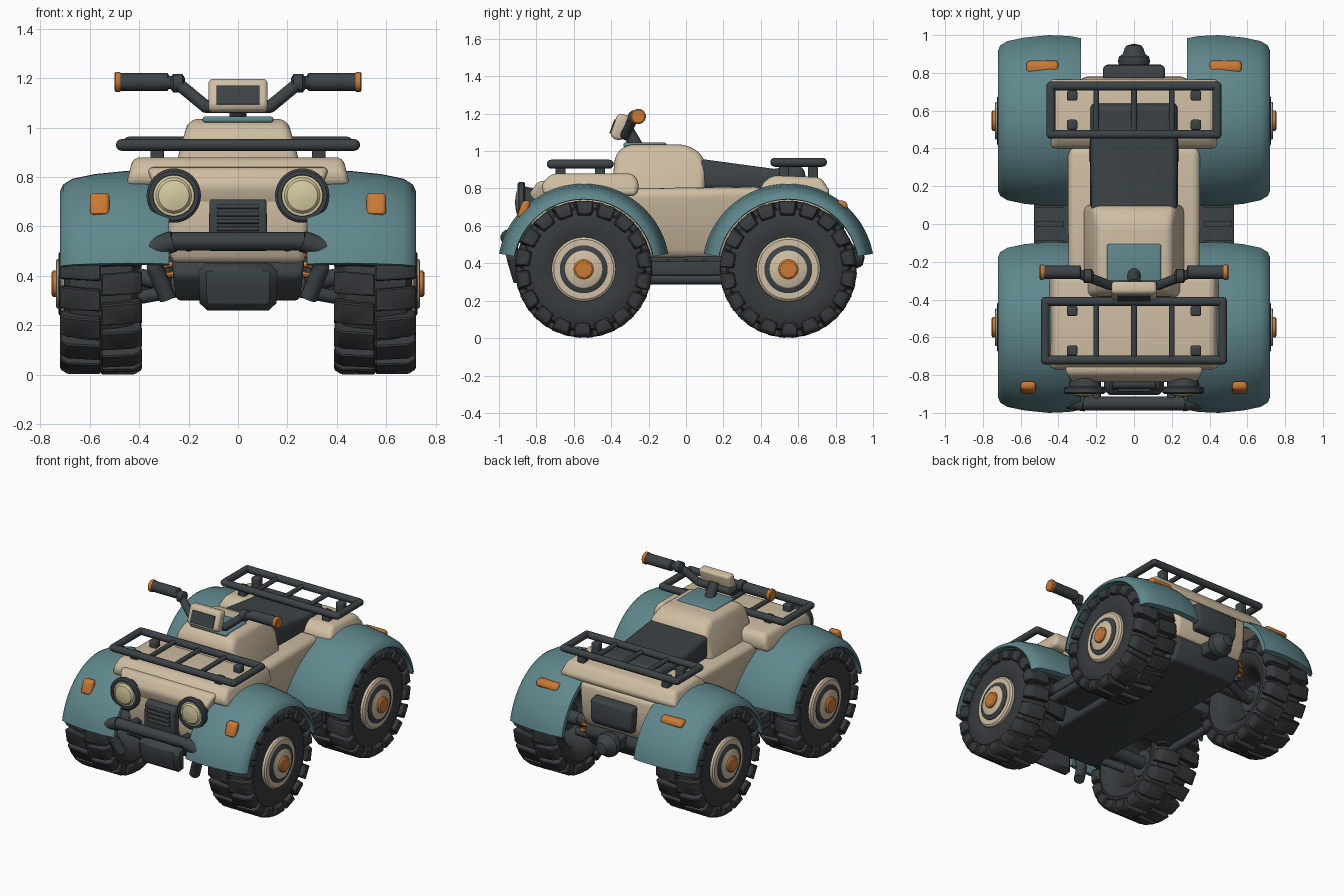
import bpy, bmesh, math
from mathutils import Vector, Matrix

if "Cube" in bpy.data.objects:
    bpy.data.objects.remove(bpy.data.objects["Cube"])


def mat(name, r, g, b):
    m = bpy.data.materials.new(name)
    m.diffuse_color = (r, g, b, 1)
    m.use_nodes = True
    m.node_tree.nodes["Principled BSDF"].inputs["Base Color"].default_value = m.diffuse_color
    return m


BEIGE = mat("sand body", .62, .51, .36)
TEAL = mat("teal plastic", .115, .245, .265)
DARK = mat("dark trim", .045, .055, .060)
RUBBER = mat("black rubber", .038, .043, .046)
ORANGE = mat("orange", .60, .195, .035)
CREAM = mat("lamp cream", .68, .60, .36)


def from_bm(name, bm, m, bevel=0, mirror="", angle=35, seg=3):
    """Material, bevel and mirror about the world origin, then baked and smoothed."""
    bmesh.ops.recalc_face_normals(bm, faces=bm.faces)
    me = bpy.data.meshes.new(name)
    bm.to_mesh(me)
    bm.free()
    ob = bpy.data.objects.new(name, me)
    me.materials.append(m)
    bpy.context.collection.objects.link(ob)
    if bevel:
        b = ob.modifiers.new("bevel", 'BEVEL')
        b.width, b.segments, b.limit_method = bevel, seg, 'ANGLE'
        b.angle_limit = math.radians(25)
    if mirror:
        k = ob.modifiers.new("mirror", 'MIRROR')
        k.use_axis = ('X' in mirror, 'Y' in mirror, False)
        k.use_mirror_merge = False
    bpy.ops.object.select_all(action='DESELECT')
    ob.select_set(True)
    bpy.context.view_layer.objects.active = ob
    bpy.ops.object.convert(target='MESH')
    bpy.ops.object.shade_smooth_by_angle(angle=math.radians(angle))


def bridge(bm, p, q):
    for i in range(len(p)):
        j = (i + 1) % len(p)
        bm.faces.new((p[i], p[j], q[j], q[i]))


def prism(name, pts, w0, w1, m, cx=0, **kw):
    """Side profile (y, z) extruded across x; half width w0 at the bottom, w1 on top."""
    bm = bmesh.new()
    zs = [p[1] for p in pts]
    lo, hi = min(zs), max(zs)
    rows = []
    for s in (-1, 1):
        rows.append([bm.verts.new((cx + s * (w0 + (w1 - w0) * (z - lo) / (hi - lo)), y, z)) for y, z in pts])
        bm.faces.new(rows[-1])
    bridge(bm, *rows)
    from_bm(name, bm, m, **kw)


def box(name, x, y, z, m, **kw):
    prism(name, [(y[0], z[0]), (y[1], z[0]), (y[1], z[1]), (y[0], z[1])],
          (x[1] - x[0]) / 2, (x[1] - x[0]) / 2, m, cx=(x[0] + x[1]) / 2, **kw)


def lathe(name, prof, m, o, axis='X', seg=40, **kw):
    """Profile of (distance along axis, radius) turned around an axis through o."""
    bm = bmesh.new()
    rings = []
    for a, r in prof:
        ring = []
        for i in range(seg):
            t = 2 * math.pi * i / seg
            c, s = r * math.cos(t), r * math.sin(t)
            ring.append(bm.verts.new(Vector((a, c, s) if axis == 'X' else (c, a, s)) + Vector(o)))
        rings.append(ring)
    for p, q in zip(rings, rings[1:]):
        bridge(bm, p, q)
    bm.faces.new(rings[0])
    bm.faces.new(rings[-1])
    bmesh.ops.remove_doubles(bm, verts=bm.verts, dist=1e-5)
    from_bm(name, bm, m, **kw)


def tube(name, pts, r, m, closed=False, seg=14, **kw):
    """Round bar along points, with ball joints at the bends."""
    bm = bmesh.new()
    pts = [Vector(p) for p in pts]
    for a, b in zip(pts, pts[1:] + pts[:1] if closed else pts[1:]):
        d = b - a
        turn = Matrix.Translation((a + b) / 2) @ d.to_track_quat('Z', 'Y').to_matrix().to_4x4()
        bmesh.ops.create_cone(bm, cap_ends=True, segments=seg, radius1=r, radius2=r, depth=d.length, matrix=turn)
    for p in pts if closed else pts[1:-1]:
        bmesh.ops.create_icosphere(bm, subdivisions=2, radius=r, matrix=Matrix.Translation(p))
    from_bm(name, bm, m, **kw)


# wheels: dished tyre, staggered lugs, rim, cap (one corner mirrored to four)
WY, WZ = -.547, .368
HUB = (0, WY, WZ)
lathe("tyres", [(.60, .0), (.60, .16), (.50, .17), (.44, .19), (.41, .23), (.402, .27), (.43, .32), (.49, .333), (.62, .333),
                (.68, .32), (.705, .27), (.70, .20), (.685, .16), (.685, 0)], RUBBER, HUB, mirror="XY")
bm = bmesh.new()
lug = [(0, .30), (0, .365), (.135, .365), (.166, .345), (.164, .295), (.13, .285)]
LUGS = 18
for i in range(LUGS):
    for side in (-1, 1):
        t = 2 * math.pi * (i + (.5 if side > 0 else 0)) / LUGS
        rows = []
        for w in (-.046, .046):
            row = []
            for a, r in lug:
                u = w * (1 if r > .31 else .85) + (.006 if a < .1 else -.006)
                row.append(bm.verts.new((.555 + side * a, WY + r * math.cos(t) - u * math.sin(t),
                                         WZ + r * math.sin(t) + u * math.cos(t))))
            rows.append(row)
            bm.faces.new(row)
        bridge(bm, *rows)
from_bm("tyre_lugs", bm, RUBBER, bevel=.006, seg=1, mirror="XY")
lathe("rims", [(.67, .172), (.708, .172), (.717, .160), (.717, 0)], BEIGE, HUB, mirror="XY")
lathe("rim_rings", [(.70, .128), (.722, .128), (.726, .122), (.726, 0)], DARK, HUB, mirror="XY")
lathe("rim_centres", [(.70, .100), (.732, .100), (.737, .092), (.737, 0)], BEIGE, HUB, mirror="XY")
lathe("hub_caps", [(.71, .054), (.748, .054), (.755, .044), (.755, 0)], ORANGE, HUB, mirror="XY")
lathe("axles", [(0, .045), (.52, .045), (.52, .09), (.61, .09)], DARK, HUB, mirror="XY")

# fenders: crowned arch strips with thickness
bm = bmesh.new()
outer = [(.28, .440), (.34, .452), (.45, .457), (.58, .444), (.67, .425), (.708, .402), (.72, .375)]
inner = [(.70, .372), (.66, .395), (.45, .422), (.28, .41)]
prev = None
for i in range(29):
    t = math.radians(10.5 + 159 * i / 28)
    ring = [bm.verts.new((x, WY + r * math.cos(t) * 1.008, WZ + r * math.sin(t))) for x, r in outer + inner]
    if prev:
        bridge(bm, prev, ring)
    else:
        bm.faces.new(ring)
    prev = ring
bm.faces.new(prev)
from_bm("fenders", bm, TEAL, mirror="XY", angle=40)
prism("front_markers", [(-.905, .645), (-.85, .645), (-.83, .735), (-.875, .735)], .04, .04, ORANGE,
      cx=.56, bevel=.018, mirror="X")
prism("rear_markers", [(.80, .69), (.87, .69), (.855, .735), (.80, .735)], .085, .085, ORANGE,
      cx=.485, bevel=.018, mirror="X")

# body shells
prism("main_body", [(-.80, .45), (.74, .45), (.78, .55), (.77, .76), (-.82, .78), (-.83, .55)],
      .27, .30, BEIGE, bevel=.03)
prism("side_panels", [(-.32, .42), (.30, .42), (.43, .70), (.42, .81), (-.36, .80), (-.40, .70)],
      .28, .36, BEIGE, bevel=.085, seg=4)
prism("hood", [(-.76, .76), (-.26, .76), (-.25, .83), (-.28, .88), (-.72, .88), (-.775, .82)],
      .455, .425, BEIGE, bevel=.055, seg=4)
prism("nose", [(-.82, .68), (-.70, .68), (-.70, .84), (-.79, .84), (-.84, .77)], .31, .37, BEIGE, bevel=.025)
prism("tank", [(-.40, .75), (.10, .75), (.11, .92), (.08, .99), (.0, 1.035), (-.32, 1.035), (-.38, .98)],
      .28, .20, BEIGE, bevel=.045, seg=4)
prism("rear_cowl", [(.40, .74), (.74, .74), (.775, .78), (.72, .86), (.46, .87), (.40, .82)],
      .46, .42, BEIGE, bevel=.06, seg=4)
box("tank_plate", (-.143, .143), (-.335, -.105), (1.02, 1.045), TEAL, bevel=.01)
prism("seat", [(.04, .80), (.62, .78), (.645, .86), (.62, .925), (.47, .905), (.10, .955), (.03, .95), (-.005, .88)],
      .237, .225, DARK, bevel=.03)

# chassis, skid plate and footrests
prism("chassis", [(-.70, .30), (.70, .30), (.76, .40), (.74, .47), (-.78, .47), (-.80, .40)], .25, .27, DARK, bevel=.02)
prism("skid_plate", [(-.87, .26), (-.80, .26), (-.80, .45), (-.90, .45), (-.91, .38)], .155, .16, DARK, bevel=.03, seg=1)
box("footrests", (.25, .53), (-.26, .26), (.335, .41), DARK, bevel=.012, mirror="X")
for i in range(5):
    y = -.2 + .1 * i
    box("footrest_ridge", (.37, .52), (y - .012, y + .012), (.40, .42), DARK, mirror="X")
tube("footrest_rails", [(.50, -.24, .315), (.50, .24, .315)], .028, DARK, mirror="X")
tube("suspension_arms", [(.14, -.66, .34), (.42, -.58, .40)], .035, DARK, mirror="XY")
tube("lower_arms", [(.14, -.68, .36), (.42, -.60, .31)], .028, DARK, mirror="XY")
tube("shock_rods", [(.25, -.70, .58), (.30, -.66, .36)], .025, DARK, mirror="XY")
tube("shock_springs", [(.255 + .025 * i / 30 + .034 * math.cos(i * .65), -.70 + .034 * math.sin(i * .65),
                        .52 - .13 * i / 30) for i in range(31)], .012, ORANGE, seg=8, mirror="XY")

# front bumper, grille, headlights
tube("bumper", [(-.27, -.95, .54), (.27, -.95, .54)], .037, DARK)
tube("bumper_ends", [(.26, -.95, .54), (.36, -.935, .508)], .043, DARK, mirror="X")
tube("bumper_struts", [(.325, -.94, .52), (.335, -.925, .43), (.285, -.89, .31)], .035, DARK, mirror="X")
tube("bumper_mounts", [(.2, -.94, .54), (.2, -.78, .52)], .025, DARK, mirror="X")
prism("grille", [(-.88, .50), (-.80, .50), (-.80, .71), (-.86, .71), (-.88, .68)], .12, .115, DARK, bevel=.012)
for z in (.59, .62, .65, .68):
    tube("grille_slat", [(-.085, -.880, z), (.085, -.880, z)], .009, DARK)
for name, prof, m in (
        ("headlight_housings", [(-.78, .07), (-.86, .085), (-.862, .103), (-.868, .11), (-.892, .11), (-.90, .10),
                                (-.90, .084), (-.88, .08), (-.88, 0)], DARK),
        ("headlight_lenses", [(-.87, .084), (-.892, .084), (-.894, .072), (-.905, .062), (-.912, .03), (-.914, 0)], CREAM)):
    lathe(name, prof, m, (.26, 0, .725), axis='Y', mirror="X")

# luggage racks
for name, hx, y0, y1, z, zb in (("front", .470, -.72, -.41, .93, .86), ("rear", .440, .475, .73, .94, .84)):
    tube(name + "_rack_frame", [(-hx, y0, z), (hx, y0, z), (hx, y1, z), (-hx, y1, z)], .024, DARK, closed=True)
    for x in (-.2, 0, .2):
        tube(name + "_rack_bar", [(x, y0, z), (x, y1, z)], .016, DARK)
    for y in (y0 + .05, y1 - .05):
        box(name + "_rack_posts", (.30, .355), (y - .027, y + .027), (zb - .03, z - .005), DARK, bevel=.01, mirror="X")

# steering: stem, bars, grips, gauge pod
tube("steering_stem", [(0, -.26, 1.02), (0, -.32, 1.12)], .035, DARK)
tube("handlebar", [(-.30, -.26, 1.185), (-.245, -.28, 1.18), (-.13, -.325, 1.085), (.13, -.325, 1.085),
                   (.245, -.28, 1.18), (.30, -.26, 1.185)], .026, DARK)
lathe("handlebar_joints", [(.215, .02), (.225, .038), (.262, .038), (.275, .02)], DARK, (0, -.275, 1.18), mirror="X", seg=16)
lathe("grips", [(.28, .028), (.285, .036), (.485, .036)], DARK, (0, -.255, 1.185), mirror="X", seg=20)
lathe("grip_ends", [(.475, .038), (.48, .041), (.495, .041), (.50, .034)], ORANGE, (0, -.255, 1.185), mirror="X", seg=20)
prism("gauge_pod", [(-.405, 1.09), (-.365, 1.20), (-.30, 1.19), (-.335, 1.06), (-.385, 1.06)], .12, .12, BEIGE, bevel=.022)
prism("gauge_screen", [(-.410, 1.095), (-.383, 1.17), (-.36, 1.165), (-.385, 1.09)], .088, .088, DARK)

# rear panel and tow hitch
prism("rear_panel", [(.76, .52), (.82, .52), (.845, .56), (.84, .70), (.76, .71)], .155, .165, DARK, bevel=.02)
box("hitch_bracket", (-.06, .06), (.72, .86), (.38, .47), DARK, bevel=.015)
lathe("hitch_tube", [(.83, .075), (.86, .085), (.885, .08), (.90, .06), (.93, .05), (.945, .04), (.955, 0)],
      DARK, (0, 0, .43), axis='Y', seg=24)
